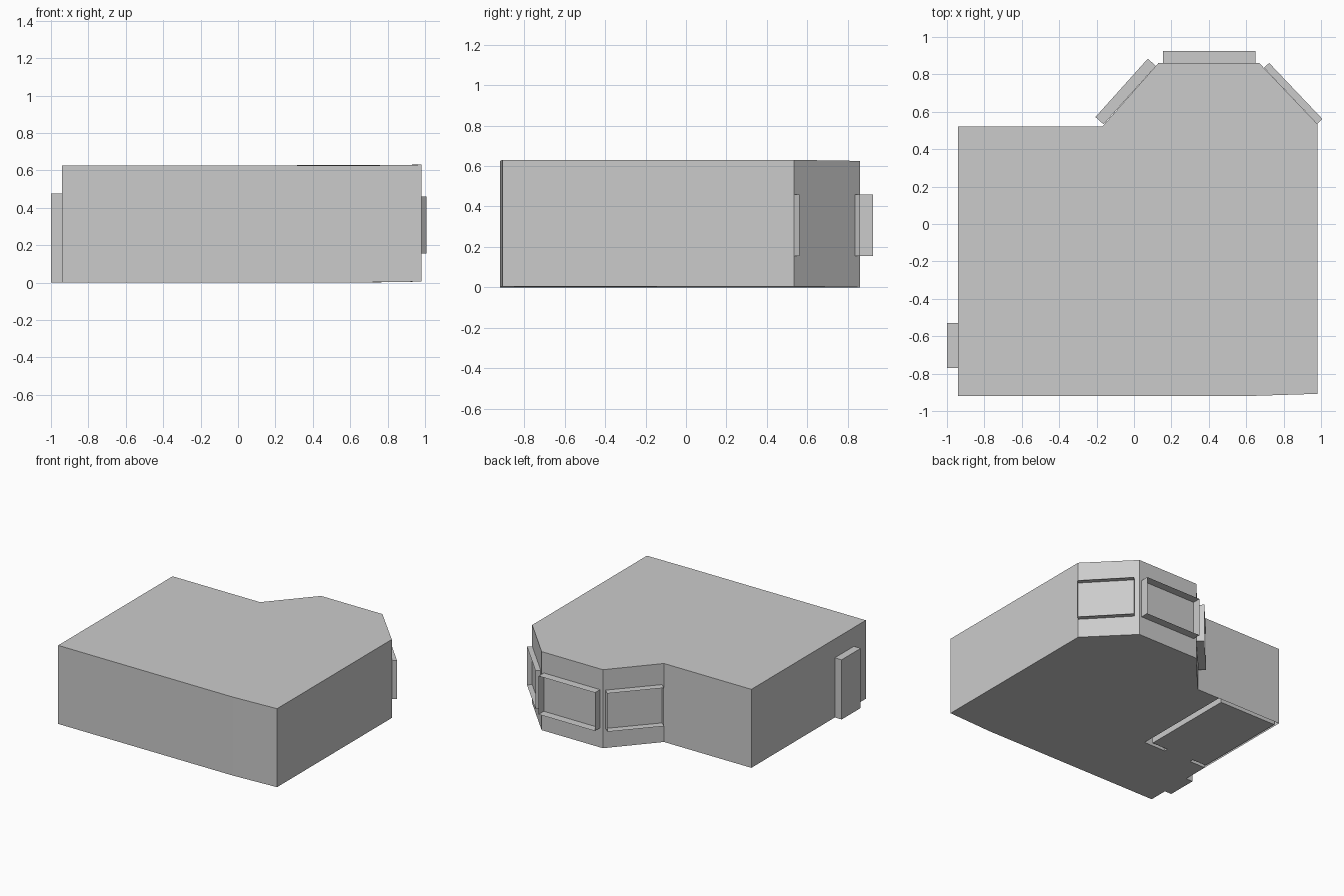
import bpy
import bmesh
from mathutils import Vector

if "Cube" in bpy.data.objects:
    bpy.data.objects.remove(bpy.data.objects["Cube"])

H = 0.625  # wall height


def lift(x):
    # the right end of the building sits a touch higher
    return 0.005 if x > 0.9 else 0.0


def make(name, polys):
    bm = bmesh.new()
    for p in polys:
        bm.faces.new([bm.verts.new(v) for v in p])
    bmesh.ops.remove_doubles(bm, verts=bm.verts, dist=0.0005)
    me = bpy.data.meshes.new(name)
    bm.to_mesh(me)
    bm.free()
    ob = bpy.data.objects.new(name, me)
    bpy.context.collection.objects.link(ob)
    return ob


def wall(a, b, z0=0.0, z1=H):
    return [(a[0], a[1], z0 + lift(a[0])), (b[0], b[1], z0 + lift(b[0])),
            (b[0], b[1], z1 + lift(b[0])), (a[0], a[1], z1 + lift(a[0]))]


# Outer walls and flat roof with the three-sided bay
outline = [(-0.94, -0.92), (0.6, -0.92), (0.98, -0.908), (0.98, 0.535), (0.67, 0.86),
           (0.13, 0.86), (-0.17, 0.52), (-0.94, 0.52)]
make("outer_walls", [wall(a, b) for a, b in zip(outline, outline[1:] + outline[:1])])
make("roof", [[(x, y, H + lift(x)) for x, y in outline]])

# Floor: open strip under the partition, joined through the inner doorway
partition = [(-0.17, 0.52), (-0.37, 0.52), (-0.37, -0.32), (-0.56, -0.32), (-0.56, -0.29),
             (-0.42, -0.29), (-0.42, 0.485), (-0.925, 0.485), (-0.925, -0.29),
             (-0.80, -0.29), (-0.80, -0.32), (-0.94, -0.32)]
floor = outline[:6] + partition
make("floor", [[(x, y, lift(x)) for x, y in reversed(floor)]])
make("partition_walls", [wall(b, a) for a, b in zip(partition[1:], partition[2:])])


# Wall openings: sleeves standing out from the wall between two plan points
def sleeve(name, a, b, depth, z0, z1, closed=False):
    a, b = Vector((*a, 0)), Vector((*b, 0))
    d = (b - a).normalized()
    out = Vector((d.y, -d.x, 0)) * depth
    up0, up1 = Vector((0, 0, z0)), Vector((0, 0, z1))
    inner = [a + up0, b + up0, b + up1, a + up1]
    outer = [v + out for v in inner]
    polys = [[inner[i], inner[(i + 1) % 4], outer[(i + 1) % 4], outer[i]] for i in range(4)]
    if closed:
        polys.append(outer)
    make(name, polys)


sleeve("bay_window_right", (0.98, 0.535), (0.695, 0.835), 0.038, 0.155, 0.46)
sleeve("bay_window_middle", (0.65, 0.86), (0.155, 0.86), 0.065, 0.155, 0.46)
sleeve("bay_window_left", (0.117, 0.845), (-0.163, 0.533), 0.058, 0.155, 0.46)
sleeve("entrance_door", (-0.94, -0.53), (-0.94, -0.77), 0.06, 0.0, 0.475, closed=True)
